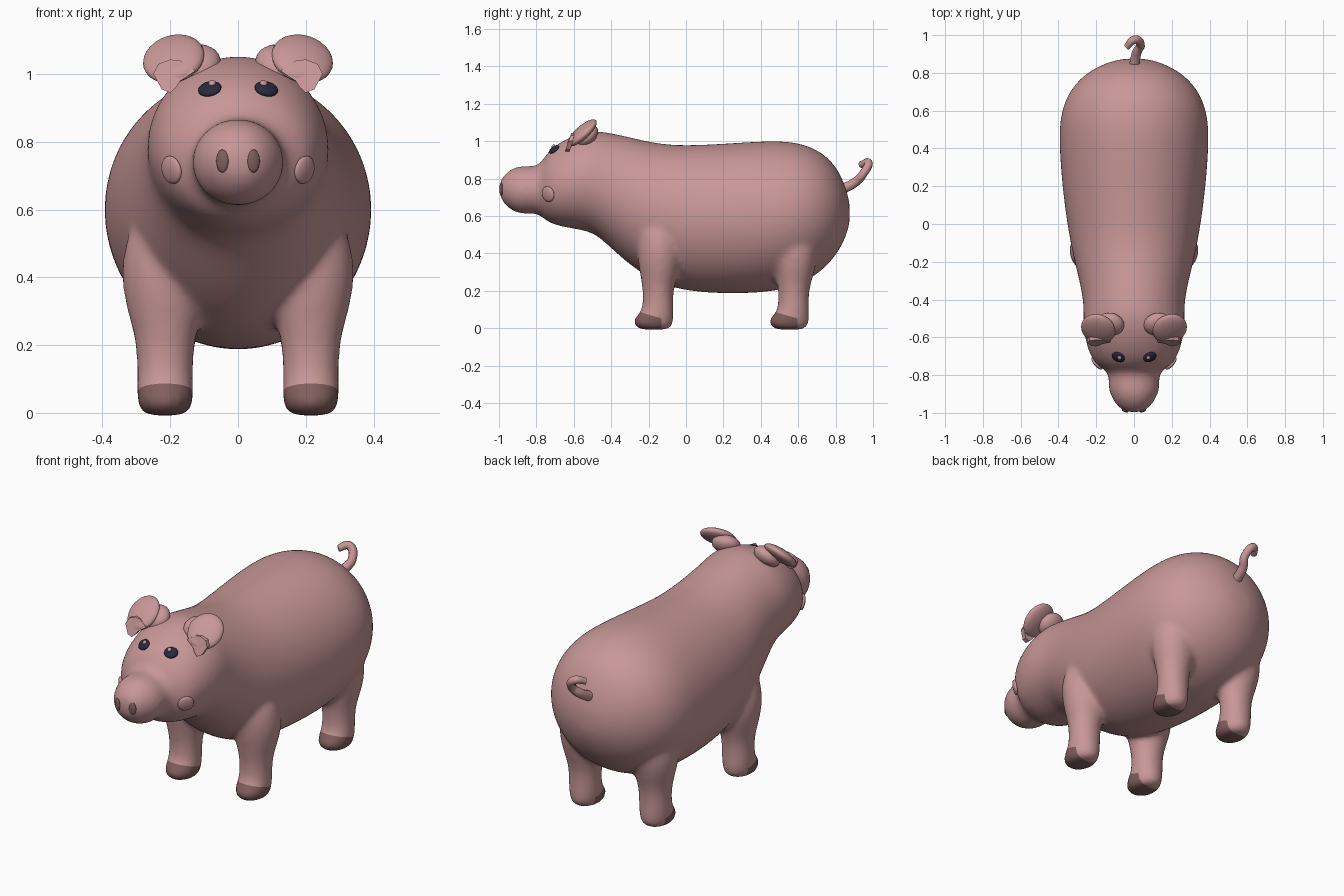
import bpy, bmesh, math
from mathutils import Vector, Matrix

if "Cube" in bpy.data.objects:
    bpy.data.objects.remove(bpy.data.objects["Cube"])


def material(name, colour):
    mat = bpy.data.materials.new(name)
    mat.use_nodes = True
    mat.diffuse_color = (*colour, 1)
    mat.node_tree.nodes["Principled BSDF"].inputs["Base Color"].default_value = (*colour, 1)
    return mat


PINK = material("skin pink", (0.58, 0.31, 0.31))
BROWN = material("hoof brown", (0.22, 0.115, 0.11))
NAVY = material("eye navy", (0.02, 0.022, 0.05))


def add_object(name, bm, *mats, smooth=True):
    bmesh.ops.recalc_face_normals(bm, faces=bm.faces[:])
    mesh = bpy.data.meshes.new(name)
    bm.to_mesh(mesh)
    bm.free()
    ob = bpy.data.objects.new(name, mesh)
    bpy.context.collection.objects.link(ob)
    for mat in mats:
        mesh.materials.append(mat)
    for poly in mesh.polygons:
        poly.use_smooth = smooth
    return ob


def loft(bm, rings, sides):
    """Skin a capped tube over rings given as (centre, half axis, half axis)."""
    loops = []
    for centre, u, v in rings:
        angles = [math.tau * i / sides for i in range(sides)]
        loops.append([bm.verts.new(centre + u * math.cos(a) + v * math.sin(a)) for a in angles])
    for low, high in zip(loops, loops[1:]):
        for i in range(sides):
            j = (i + 1) % sides
            bm.faces.new((low[i], low[j], high[j], high[i]))
    bm.faces.new(loops[0][::-1])
    bm.faces.new(loops[-1])


# Snout, head and torso: y, underside, top, half width
TORSO = [
    (-0.998, 0.71, 0.78, 0.04), (-0.975, 0.665, 0.82, 0.08), (-0.93, 0.625, 0.858, 0.115),
    (-0.87, 0.607, 0.872, 0.14), (-0.81, 0.615, 0.865, 0.132), (-0.775, 0.6, 0.885, 0.15),
    (-0.75, 0.575, 0.93, 0.195), (-0.7, 0.548, 0.982, 0.235), (-0.6, 0.53, 1.035, 0.265),
    (-0.5, 0.512, 1.06, 0.272), (-0.43, 0.455, 1.052, 0.268), (-0.32, 0.35, 1.03, 0.287),
    (-0.2, 0.265, 1.0, 0.318), (-0.05, 0.2, 0.978, 0.35), (0.2, 0.178, 0.99, 0.385),
    (0.45, 0.188, 1.008, 0.402), (0.58, 0.22, 1.0, 0.393), (0.68, 0.27, 0.97, 0.358),
    (0.76, 0.335, 0.917, 0.3), (0.82, 0.415, 0.84, 0.222), (0.86, 0.5, 0.74, 0.13),
    (0.877, 0.57, 0.66, 0.05),
]
# Leg: height, front and back offsets, half width
LEG = [
    (-0.01, -0.10, 0.06, 0.06), (0.015, -0.13, 0.08, 0.082), (0.05, -0.137, 0.088, 0.086),
    (0.085, -0.09, 0.085, 0.085), (0.15, -0.082, 0.083, 0.085), (0.22, -0.085, 0.088, 0.09),
    (0.3, -0.1, 0.115, 0.115), (0.42, -0.12, 0.14, 0.14), (0.6, -0.1, 0.1, 0.1),
]
LEG_X, LEG_YS = 0.215, (-0.15, 0.575)

bm = bmesh.new()
loft(bm, [(Vector((0, y, (a + b) / 2)), Vector((w, 0, 0)), Vector((0, 0, (b - a) / 2)))
          for y, a, b, w in TORSO], 24)
for side in (-1, 1):
    for leg_y in LEG_YS:
        loft(bm, [(Vector((side * LEG_X, leg_y + (f + b) / 2, z)), Vector((w, 0, 0)),
                   Vector((0, (b - f) / 2, 0))) for z, f, b, w in LEG], 16)
rough = add_object("body_rough", bm)

# Blend torso and legs into one skin
rough.modifiers.new("round", "SUBSURF").levels = 2
remesh = rough.modifiers.new("blend", "REMESH")
remesh.mode = "VOXEL"
remesh.voxel_size = 0.013
relax = rough.modifiers.new("relax", "SMOOTH")
relax.factor = 0.5
relax.iterations = 14
graph = bpy.context.evaluated_depsgraph_get()
bm = bmesh.new()
bm.from_mesh(bpy.data.meshes.new_from_object(rough.evaluated_get(graph)))
bpy.data.objects.remove(rough)

# Cut the hooves cleanly: a sloping top and an upright back limit
for leg_y in LEG_YS:
    toe_top = Vector((0, leg_y - 0.08, 0.082))
    slope = Vector((0, 0.3, 1)).normalized()
    heel = Vector((0, leg_y + 0.02, 0))
    back = Vector((0, 1, 0))

    def foot_faces():
        return [f for f in bm.faces if f.calc_center_median().z < 0.13
                and abs(f.calc_center_median().y - leg_y) < 0.2]

    for point, normal in ((toe_top, slope), (heel, back)):
        faces = foot_faces()
        parts = set(faces)
        for f in faces:
            parts.update(f.verts)
            parts.update(f.edges)
        bmesh.ops.bisect_plane(bm, geom=list(parts), plane_co=point, plane_no=normal)
    for f in foot_faces():
        c = f.calc_center_median()
        if (c - toe_top).dot(slope) < 0 and c.y < heel.y:
            f.material_index = 1
body = add_object("body", bm, PINK, BROWN)


def blob(name, centre, radii, mat, rotation=None, detail=(20, 12)):
    bm = bmesh.new()
    bmesh.ops.create_uvsphere(bm, u_segments=detail[0], v_segments=detail[1], radius=1)
    turn = rotation.to_matrix().to_4x4() if rotation else Matrix()
    bm.transform(Matrix.Translation(centre) @ turn @ Matrix.Diagonal((*radii, 1)))
    return add_object(name, bm, mat)


def on_skin(name, point, radii, mat, lift=0.0):
    """Flattened blob seated on the skin nearest to a point."""
    _, spot, normal, _ = body.closest_point_on_mesh(Vector(point))
    return blob(name, spot + normal * lift, radii, mat, normal.to_track_quat("Z", "Y"))


for side, label in ((1, "left"), (-1, "right")):
    # Face details
    on_skin(label + "_eye", (side * 0.09, -0.72, 0.975), (0.036, 0.031, 0.014), NAVY, 0.002)
    on_skin(label + "_eye_glint", (side * 0.081, -0.722, 0.99), (0.011, 0.011, 0.008), PINK, 0.015)
    on_skin(label + "_cheek", (side * 0.205, -0.745, 0.715), (0.042, 0.042, 0.014), PINK, 0.002)
    on_skin(label + "_nostril", (side * 0.05, -1, 0.743), (0.019, 0.034, 0.008), BROWN)

    # Ear: a tilted rounded lobe with a folded tip hanging in front
    tilt = Matrix.Rotation(math.radians(42), 3, "X") @ Matrix.Rotation(side * 0.2, 3, "Y")
    blob(label + "_ear", Vector((side * 0.19, -0.555, 1.045)), (0.092, 0.1, 0.032), PINK,
         tilt.to_quaternion(), (28, 16))
    blob(label + "_ear_root", Vector((side * 0.125, -0.53, 1.03)), (0.075, 0.07, 0.045), PINK,
         tilt.to_quaternion())
    bm = bmesh.new()
    outline = [(0.125, 1.01), (0.17, 1.04), (0.2, 1.043), (0.235, 1.03), (0.25, 1.0),
               (0.225, 0.955), (0.2, 0.945), (0.183, 0.96), (0.17, 0.98)]
    flap = bm.faces.new([bm.verts.new((side * x, -0.648 + (z - 0.945) * 0.35, z))
                         for x, z in outline])
    grown = bmesh.ops.extrude_face_region(bm, geom=[flap], use_keep_orig=True)["geom"]
    bmesh.ops.translate(bm, vec=(0, 0.025, 0),
                        verts=[v for v in grown if isinstance(v, bmesh.types.BMVert)])
    add_object(label + "_ear_tip", bm, PINK, smooth=False)

# Curly tail
curve = bpy.data.curves.new("tail", "CURVE")
curve.dimensions = "3D"
curve.bevel_depth = 0.025
curve.bevel_resolution = 3
curve.use_fill_caps = True
spline = curve.splines.new("BEZIER")
path = [(0, 0.83, 0.74, 1.1), (0.015, 0.91, 0.785, 1), (0.035, 0.95, 0.83, 0.9),
        (0, 0.975, 0.885, 0.9), (-0.04, 0.935, 0.875, 0.7)]
spline.bezier_points.add(len(path) - 1)
for knot, (x, y, z, r) in zip(spline.bezier_points, path):
    knot.co = (x, y, z)
    knot.radius = r
    knot.handle_left_type = knot.handle_right_type = "AUTO"
curve.materials.append(PINK)
bpy.context.collection.objects.link(bpy.data.objects.new("tail", curve))
